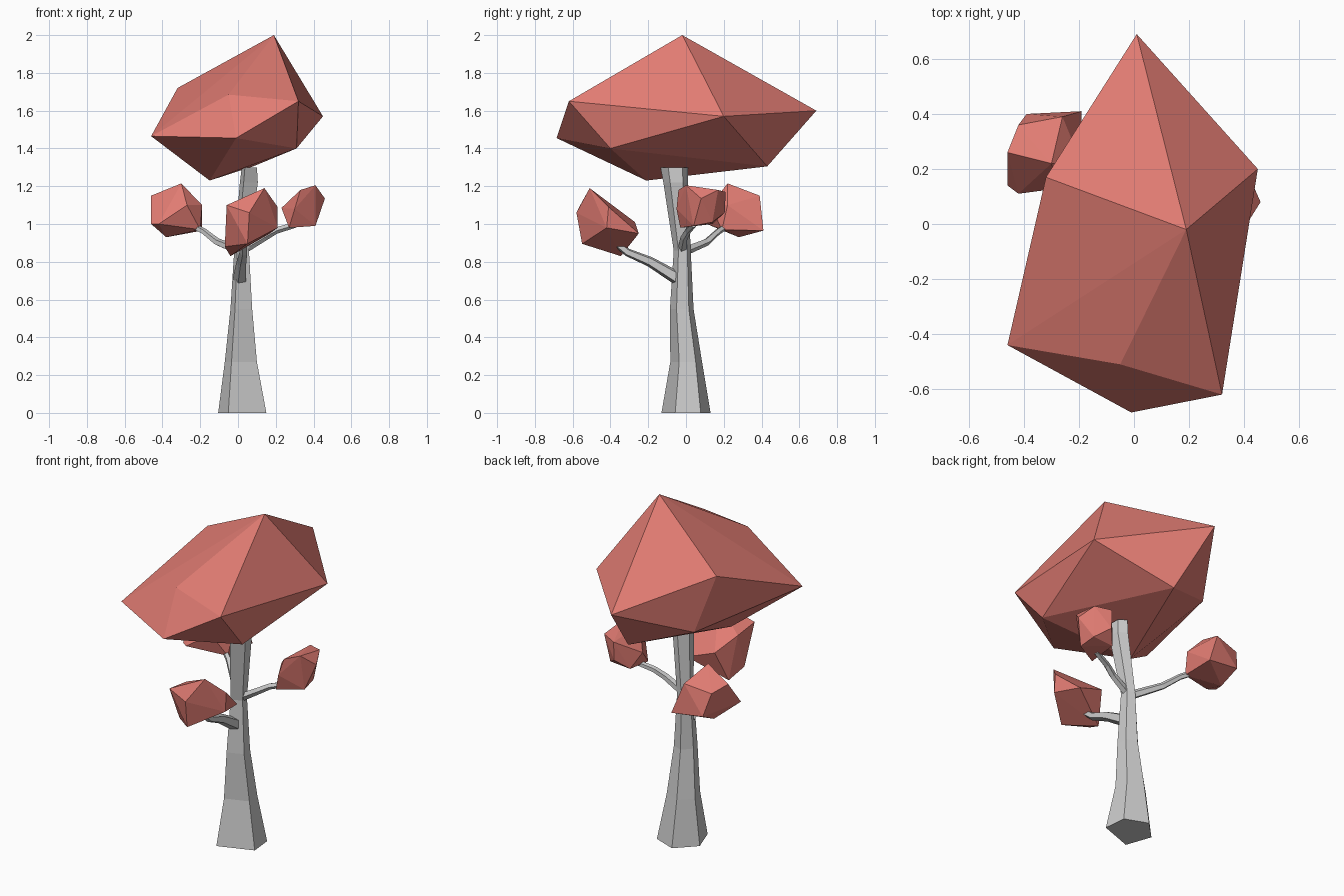
import bpy, bmesh, math
from mathutils import Vector

if "Cube" in bpy.data.objects:
    bpy.data.objects.remove(bpy.data.objects["Cube"])

leaf = bpy.data.materials.new("leaf_red")
leaf.diffuse_color = (0.75, 0.2, 0.17, 1)
leaf.use_nodes = True
leaf.node_tree.nodes["Principled BSDF"].inputs["Base Color"].default_value = leaf.diffuse_color


def finish(name, bm, mat=None):
    bmesh.ops.recalc_face_normals(bm, faces=bm.faces)
    me = bpy.data.meshes.new(name)
    bm.to_mesh(me)
    bm.free()
    ob = bpy.data.objects.new(name, me)
    bpy.context.collection.objects.link(ob)
    if mat:
        me.materials.append(mat)


def clump(name, pts):
    """Faceted foliage: hull around a dozen corner points."""
    bm = bmesh.new()
    for p in pts:
        bm.verts.new(p)
    res = bmesh.ops.convex_hull(bm, input=bm.verts)
    loose = {g for g in res["geom_interior"] if isinstance(g, bmesh.types.BMVert)}
    bmesh.ops.delete(bm, geom=list(loose), context='VERTS')
    finish(name, bm, leaf)


def loft(name, rings):
    """Skin a list of equal-sized rings and cap both ends."""
    bm = bmesh.new()
    vs = [[bm.verts.new(p) for p in r] for r in rings]
    n = len(vs[0])
    for a, b in zip(vs, vs[1:]):
        for i in range(n):
            j = (i + 1) % n
            bm.faces.new((a[i], a[j], b[j], b[i]))
    bm.faces.new(vs[0][::-1])
    bm.faces.new(vs[-1])
    finish(name, bm)


def branch(name, path, sides=5):
    """Tapered tube along (x, y, z, radius) points."""
    pts = [Vector(p[:3]) for p in path]
    rings = []
    for i, p in enumerate(pts):
        d = (pts[min(i + 1, len(pts) - 1)] - pts[max(i - 1, 0)]).normalized()
        u = d.cross(Vector((0, 0, 1))).normalized()
        v = u.cross(d)
        r = path[i][3]
        rings.append([p + r * (math.cos(t) * u + math.sin(t) * v)
                      for t in (2 * math.pi * k / sides for k in range(sides))])
    loft(name, rings)


# Trunk: uneven pentagon fitted to x/y extents at each height
penta = [(0.21, 0), (1, 0.28), (0.95, 0.8), (0.42, 1), (0, 0.58)]
levels = [(0, -.105, .15, -.13, .13), (.27, -.07, .10, -.083, .085),
          (.55, -.04, .075, -.085, .04), (.86, -.02, .058, -.065, .025),
          (1.22, .01, .105, -.12, .01), (1.30, .02, .10, -.135, .01)]
loft("trunk", [[(x0 + (x1 - x0) * u, y0 + (y1 - y0) * v, z) for u, v in penta]
               for z, x0, x1, y0, y1 in levels])

# Branches
branch("front_branch", [(.01, -.04, .71, .038), (.02, -.19, .80, .028),
                        (.03, -.31, .85, .022), (.03, -.37, .90, .02)])
branch("left_branch", [(0, 0, .86, .025), (-.11, .11, .905, .02),
                       (-.18, .17, .96, .017), (-.26, .23, 1.0, .017)])
branch("right_branch", [(.03, -.02, .865, .024), (.14, -.01, .93, .02),
                        (.20, .01, .965, .018), (.30, .04, .995, .016)])

# Main crown
clump("crown", [(.19, -.02, 2.0), (.01, .69, 1.6), (.45, .20, 1.57), (-.32, .17, 1.72),
                (-.46, -.44, 1.465), (.32, -.62, 1.65), (-.01, -.685, 1.455),
                (-.05, -.51, 1.685), (.31, -.40, 1.40), (-.15, -.21, 1.23),
                (.08, .43, 1.305), (-.25, .28, 1.41)])

# Small leaf clumps on the branches
clump("left_clump", [(-.30, .22, 1.215), (-.46, .26, 1.15), (-.42, .36, 1.12),
                     (-.26, .39, 1.15), (-.19, .41, .965), (-.39, .40, .99),
                     (-.46, .14, 1.0), (-.42, .11, 1.0), (-.38, .28, .93),
                     (-.19, .22, 1.10), (-.20, .19, .97), (-.27, .13, 1.10)])
clump("front_clump", [(.14, -.51, 1.19), (-.06, -.56, 1.10), (.06, -.58, 1.06),
                      (.05, -.55, .895), (-.04, -.345, .83), (.17, -.25, .95),
                      (.21, -.41, 1.09), (.21, -.42, .98), (0, -.27, 1.01),
                      (-.07, -.45, .88), (-.06, -.40, 1.08)])
clump("right_clump", [(.41, 0, 1.205), (.33, -.04, 1.18), (.30, -.05, 1.08),
                      (.27, -.03, .98), (.41, .04, .99), (.46, .08, 1.135),
                      (.42, .17, 1.18), (.33, .21, 1.17), (.33, .205, 1.06),
                      (.40, .14, 1.01), (.23, .08, 1.085), (.27, .14, 1.0)])
